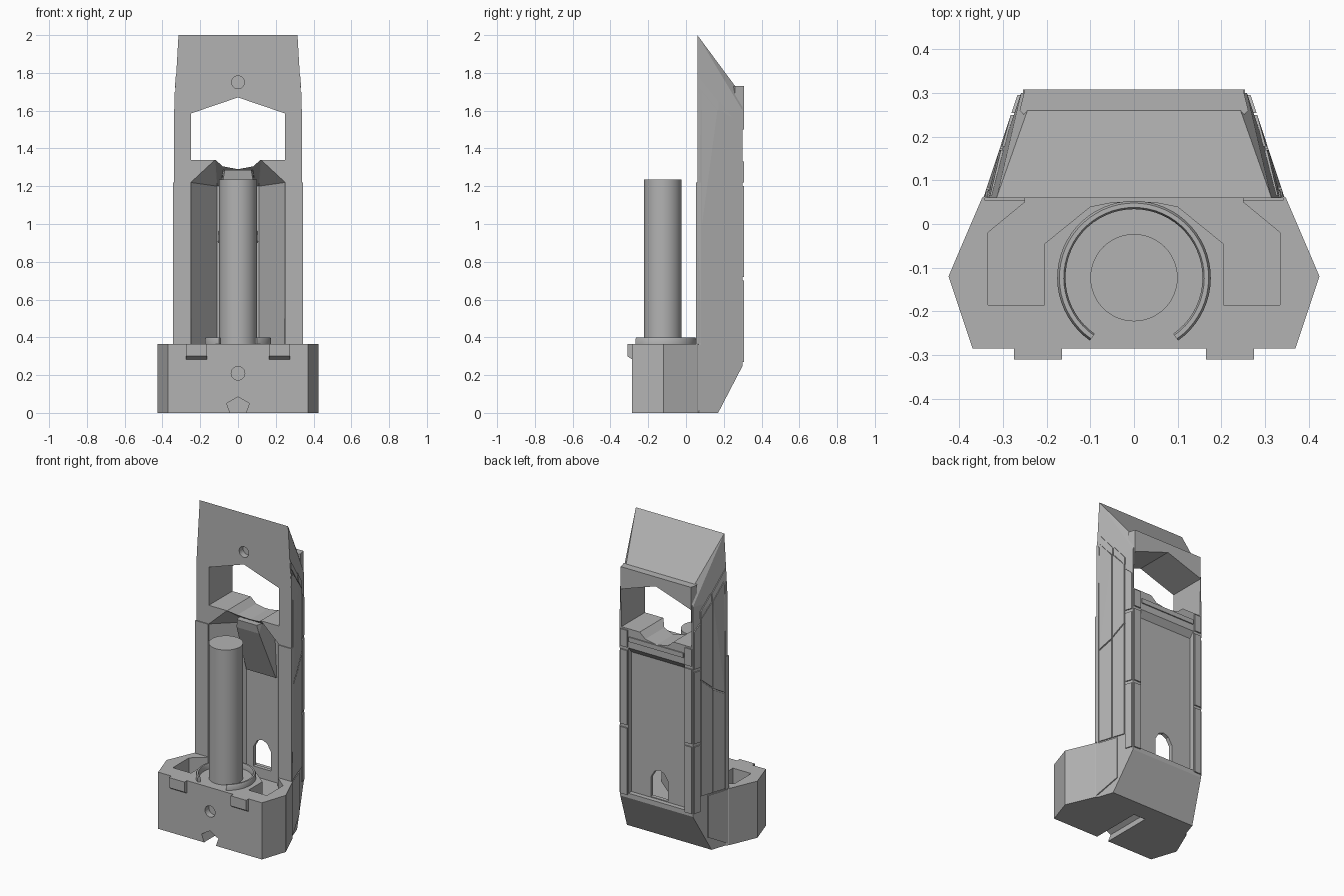
import bpy, bmesh, math
from mathutils import Matrix, Vector

if "Cube" in bpy.data.objects:
    bpy.data.objects.remove(bpy.data.objects["Cube"], do_unlink=True)

GREY = (0.45, 0.45, 0.45, 1)
mat = bpy.data.materials.new("matte grey")
mat.use_nodes = True
mat.diffuse_color = GREY
bsdf = next(n for n in mat.node_tree.nodes if n.type == 'BSDF_PRINCIPLED')
bsdf.inputs["Base Color"].default_value = GREY


def finish(name, bm):
    bmesh.ops.recalc_face_normals(bm, faces=bm.faces)
    me = bpy.data.meshes.new(name)
    bm.to_mesh(me)
    bm.free()
    ob = bpy.data.objects.new(name, me)
    bpy.context.collection.objects.link(ob)
    me.materials.append(mat)
    return ob


def hull(name, pts, mirror=True):
    """Convex solid around points, optionally mirrored across x."""
    bm = bmesh.new()
    for x, y, z in pts:
        bm.verts.new((x, y, z))
        if mirror and x:
            bm.verts.new((-x, y, z))
    res = bmesh.ops.convex_hull(bm, input=bm.verts)
    bmesh.ops.delete(bm, geom=list({v for v in res["geom_interior"] if isinstance(v, bmesh.types.BMVert)}), context='VERTS')
    bmesh.ops.dissolve_limit(bm, angle_limit=0.01, verts=bm.verts, edges=bm.edges)
    return finish(name, bm)


def prism(name, half, axis, lo, hi):
    """Extrude a mirrored half outline along y (x,z outline) or z (x,y outline)."""
    outline = half + [(-x, b) for x, b in reversed(half) if x]
    place = (lambda a, b: Vector((a, lo, b))) if axis == 'y' else (lambda a, b: Vector((a, b, lo)))
    bm = bmesh.new()
    f = bm.faces.new([bm.verts.new(place(*p)) for p in outline])
    ext = bmesh.ops.extrude_face_region(bm, geom=[f])
    move = Vector((0, hi - lo, 0)) if axis == 'y' else Vector((0, 0, hi - lo))
    bmesh.ops.translate(bm, vec=move, verts=[v for v in ext["geom"] if isinstance(v, bmesh.types.BMVert)])
    return finish(name, bm)


def rod(name, radius, length, centre, along_y=False, sides=48):
    bm = bmesh.new()
    m = Matrix.Translation(centre)
    if along_y:
        m = m @ Matrix.Rotation(math.pi / 2, 4, 'X')
    bmesh.ops.create_cone(bm, cap_ends=True, segments=sides, radius1=radius,
                          radius2=radius, depth=length, matrix=m)
    return finish(name, bm)


def combine(target, tool, op):
    mod = target.modifiers.new(op.lower(), 'BOOLEAN')
    mod.operation, mod.solver, mod.object = op, 'EXACT', tool
    bpy.context.view_layer.objects.active = target
    bpy.ops.object.modifier_apply(modifier=mod.name)
    bpy.data.objects.remove(tool, do_unlink=True)


def smooth(ob):
    bpy.ops.object.select_all(action='DESELECT')
    ob.select_set(True)
    bpy.context.view_layer.objects.active = ob
    bpy.ops.object.shade_smooth_by_angle(angle=math.radians(30))


FRONT, BACK = 0.06, 0.3


def side_x(y, z):
    return 0.338 - 0.33 * (y - FRONT) - 0.075 * max(0, z - 1.6)


# Tower shell: trapezoid in plan, chamfered foot and sloping roof
rim = [(FRONT, 0), (0.17, 0), (BACK, 0.25), (BACK, 1.6), (FRONT, 1.6)]
body = hull("tower_body", [(side_x(y, z), y, z) for y, z in rim]
            + [(0.315, FRONT, 2.0), (0.235, 0.26, 1.73), (0.23, BACK, 1.676)])

# Block behind the roof edge
combine(body, hull("back_block", [(x, y, z) for z in (1.5, 1.73)
                                  for x, y in ((0.262, 0.26), (0.25, 0.308), (0.2, 0.2))]), 'UNION')

# Base with pointed sides
combine(body, prism("base", [(0.37, -0.285), (0.425, -0.12), (0.348, FRONT), (0.3, 0.1)],
                    'z', 0, 0.365), 'UNION')

# Large see-through window
combine(body, prism("window_cut", [(0, 1.67), (0.25, 1.585), (0.25, 1.34), (0.12, 1.34),
                                   (0.08, 1.305), (0, 1.29)], 'y', -0.1, 0.5), 'DIFFERENCE')

# Channel up the front of the tower, with angled cheeks
combine(body, hull("channel_cut", [(0.25, 0.05, 0.22), (0.25, FRONT, 0.22), (0.11, 0.245, 0.22),
                                   (0.25, 0.05, 1.22), (0.25, FRONT, 1.22), (0.11, 0.245, 1.2),
                                   (0.13, 0.05, 1.34), (0.12, FRONT, 1.34)]), 'DIFFERENCE')

# Side pockets of the base, joined behind the round seat
combine(body, prism("pocket_cut", [(0, 0.06), (0.1, 0.04), (0.205, -0.045), (0.205, -0.185),
                                   (0.335, -0.185), (0.335, -0.02), (0.25, 0.05), (0.25, 0.065),
                                   (0, 0.065)], 'z', 0.22, 0.5), 'DIFFERENCE')

# Recessed panel on the back, its top edge sloped
combine(body, hull("back_recess", [(0.2, y, z) for y, z in
                                   ((0.27, 0.28), (0.4, 0.28), (0.27, 1.18), (0.4, 1.34))]), 'DIFFERENCE')

# Small arched opening low on the back
combine(body, prism("vent_cut", [(0, 0.47), (0.035, 0.455), (0.062, 0.41), (0.062, 0.285)],
                    'y', 0.2, 0.4), 'DIFFERENCE')

# Groove under the base and two round sockets in the front
combine(body, prism("groove_cut", [(0, 0.085), (0.06, 0.05), (0.035, -0.02)], 'y', -0.4, 0.05), 'DIFFERENCE')
combine(body, rod("upper_socket", 0.034, 0.08, (0, FRONT, 1.75), True, 24), 'DIFFERENCE')
combine(body, rod("lower_socket", 0.036, 0.08, (0, -0.285, 0.21), True, 24), 'DIFFERENCE')

# Upright cylinder on the base
smooth(rod("cylinder", 0.1, 0.885, (0, -0.123, 0.7925)))

# Open collar around the cylinder
bm = bmesh.new()
section = [(0.157, 0.36), (0.157, 0.39), (0.161, 0.4), (0.171, 0.4), (0.176, 0.39), (0.176, 0.36)]
start = Matrix.Rotation(math.radians(-55), 4, 'Z')
f = bm.faces.new([bm.verts.new(start @ Vector((r, 0, z))) for r, z in section])
bmesh.ops.spin(bm, geom=[f] + list(f.edges) + list(f.verts), cent=(0, 0, 0), axis=(0, 0, 1),
               angle=math.radians(290), steps=48)
bmesh.ops.holes_fill(bm, edges=[e for e in bm.edges if e.is_boundary])
bmesh.ops.translate(bm, vec=(0, -0.123, 0), verts=bm.verts)
smooth(finish("collar", bm))

# Tapered clip hanging in the channel
hull("clip", [(0.07, 0.09, 1.285), (0.08, 0.1, 1.23), (0.08, 0.13, 1.285),
              (0.09, 0.25, 1.2), (0.105, 0.235, 0.9), (0.105, 0.25, 0.9)])

# Paired parts on both sides
for s, side in ((1, "left"), (-1, "right")):
    # Front latch tabs
    hull(side + "_tab", [(s * x, y, z) for x in (0.165, 0.275) for y, z in
                         ((-0.28, 0.365), (-0.31, 0.365), (-0.31, 0.3), (-0.28, 0.28))], False)
    # Cheek strips beside the channel
    hull(side + "_cheek", [(s * x, y, z) for z in (0.36, 1.22) for x, y in
                           ((0.25, 0.054), (0.343, 0.054), (0.338, 0.08), (0.25, 0.065))], False)
    # Flank armour plates: y range, z range, rise at the far edge for bottom and top
    plates = [(0.062, 0.078, 0.37, 1.7, 0, -0.02), (0.084, 0.166, 0.37, 0.98, 0, 0.05),
              (0.084, 0.166, 0.99, 1.7, 0.05, -0.1), (0.172, 0.248, 0.37, 1.04, 0, 0.07),
              (0.172, 0.248, 1.05, 1.6, 0.07, -0.09), (0.254, 0.296, 0.27, 0.7, 0, 0),
              (0.254, 0.296, 0.72, 1.18, 0, 0), (0.254, 0.296, 1.2, 1.48, 0, -0.04),
              (0.065, 0.17, 1.73, 1.78, -0.13, -0.13), (0.178, 0.25, 1.6, 1.65, -0.09, -0.09),
              (0.062, 0.2, 0.01, 0.36, 0.08, 0)]
    for i, (y0, y1, z0, z1, dz0, dz1) in enumerate(plates):
        edge = [(y0, z0), (y0, z1), (y1, z1 + dz1), (y1, z0 + dz0)]
        hull(f"{side}_flank_plate_{i + 1}",
             [(s * (side_x(y, z) + d), y, z) for y, z in edge for d in (-0.01, 0.007)], False)
    # Raised strips beside the back panel
    for i, (z0, z1) in enumerate(((0.27, 0.7), (0.72, 1.2), (1.22, 1.33))):
        hull(f"{side}_back_strip_{i + 1}", [(s * x, y, z) for x in (0.205, 0.254)
                                            for y in (0.295, 0.308) for z in (z0, z1)], False)

# Rim plate under the window at the back
hull("back_rim", [(x, y, z) for x in (0.075, 0.195) for y in (0.295, 0.307) for z in (1.26, 1.29)])
